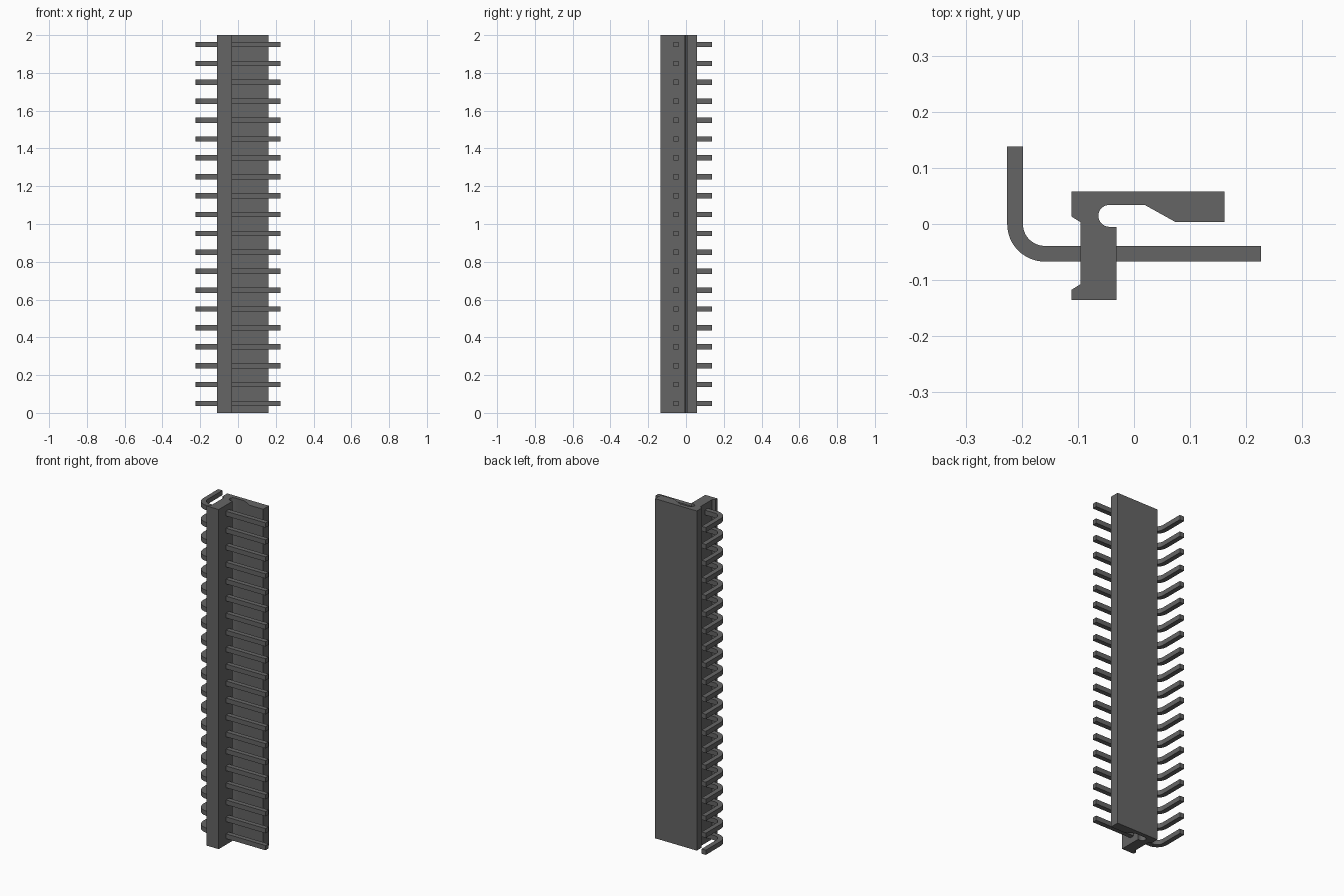
import bpy
import bmesh
import math

cube = bpy.data.objects.get("Cube")
if cube:
    bpy.data.objects.remove(cube, do_unlink=True)

GREY = (0.13, 0.13, 0.13, 1.0)
mat = bpy.data.materials.new("dark grey")
mat.use_nodes = True
mat.diffuse_color = GREY
bsdf = mat.node_tree.nodes["Principled BSDF"]
bsdf.inputs["Base Color"].default_value = GREY
bsdf.inputs["Roughness"].default_value = 0.6


def arc(cx, cy, r, start, end, steps):
    """Points along an arc, angles in degrees."""
    angles = [math.radians(start + (end - start) * i / steps) for i in range(steps + 1)]
    return [(cx + r * math.cos(a), cy + r * math.sin(a)) for a in angles]


def extrude_profile(name, profile, z0, z1):
    """Extrude a closed xy outline from z0 to z1."""
    bm = bmesh.new()
    face = bm.faces.new([bm.verts.new((x, y, z0)) for x, y in profile])
    result = bmesh.ops.extrude_face_region(bm, geom=[face])
    top = [g for g in result["geom"] if isinstance(g, bmesh.types.BMVert)]
    bmesh.ops.translate(bm, vec=(0, 0, z1 - z0), verts=top)
    bmesh.ops.recalc_face_normals(bm, faces=bm.faces)
    mesh = bpy.data.meshes.new(name)
    bm.to_mesh(mesh)
    bm.free()
    mesh.materials.append(mat)
    obj = bpy.data.objects.new(name, mesh)
    bpy.context.collection.objects.link(obj)
    bpy.ops.object.select_all(action="DESELECT")
    obj.select_set(True)
    bpy.context.view_layer.objects.active = obj
    bpy.ops.object.shade_smooth_by_angle(angle=math.radians(30))
    return obj


# Housing: pin wall with feet, relief groove and locking flap
housing = [(-0.111, 0.058), (-0.111, 0.013), (-0.095, 0.003),
           (-0.095, -0.107), (-0.111, -0.117), (-0.111, -0.135),
           (-0.031, -0.135), (-0.031, -0.005)]
housing += arc(-0.044, 0.0145, 0.0195, 270, 90, 16)
housing += [(0.019, 0.034), (0.073, 0.004), (0.161, 0.004), (0.161, 0.058)]
extrude_profile("housing", housing, 0.0, 2.0)

# Right-angle square pins
PIN = 0.028
COUNT = 20
pin = [(0.226, -0.067)]
pin += arc(-0.159, 0.0, 0.067, 270, 180, 12)
pin += [(-0.226, 0.138), (-0.198, 0.138)]
pin += arc(-0.159, 0.0, 0.039, 180, 270, 12)
pin += [(0.226, -0.039)]
first = extrude_profile("pin_01", pin, -PIN / 2, PIN / 2)
for i in range(COUNT):
    obj = first
    if i:
        obj = bpy.data.objects.new(f"pin_{i + 1:02d}", first.data)
        bpy.context.collection.objects.link(obj)
    obj.location.z = 0.05 + 0.1 * i
